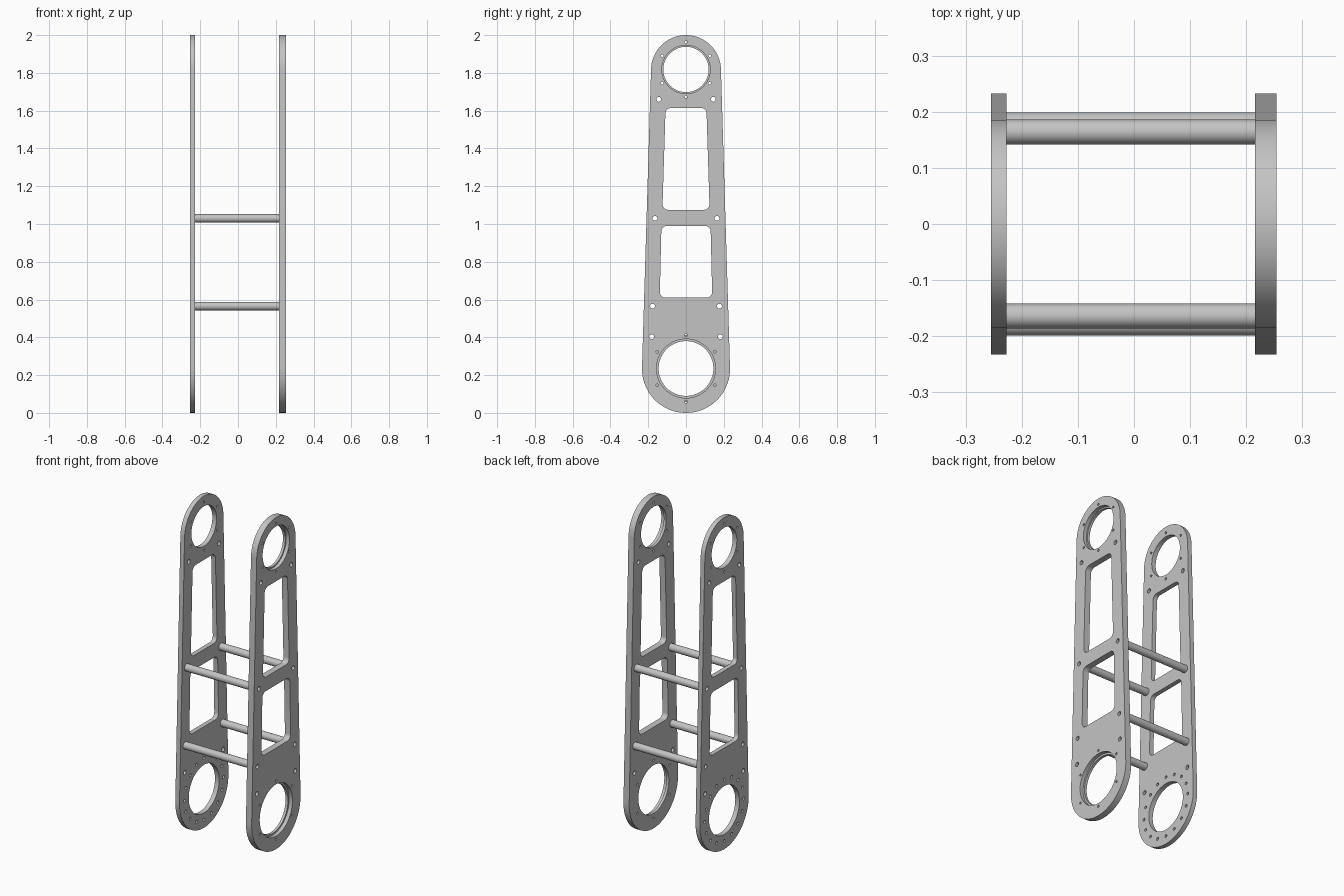
import bpy, bmesh
from math import sin, cos, pi, asin, atan2
from mathutils import Matrix, Vector

cube = bpy.data.objects.get("Cube")
if cube:
    bpy.data.objects.remove(cube)

metal = bpy.data.materials.new("brushed grey metal")
metal.use_nodes = True
GREY = (0.55, 0.55, 0.55, 1)
metal.diffuse_color = GREY
metal.node_tree.nodes["Principled BSDF"].inputs["Base Color"].default_value = GREY

LOW, HIGH = 0.233, 1.815      # heights of the two round ends
R_LOW, R_HIGH = 0.233, 0.185


def arc(y, z, r, start=0.0, end=2 * pi, n=32, closed=True):
    steps = n if closed else n - 1
    return [(y + r * cos(start + (end - start) * i / steps),
             z + r * sin(start + (end - start) * i / steps)) for i in range(n)]


def bolt_ring(z, radius, count, hole):
    return [arc(radius * cos(pi / 2 + 2 * pi * i / count),
                z + radius * sin(pi / 2 + 2 * pi * i / count), hole, n=12)
            for i in range(count)]


def window(z0, z1, w0, w1, r=0.03):
    """Tapered opening with rounded corners."""
    corners = [(w0, z0), (w1, z1), (-w1, z1), (-w0, z0)]
    pts = []
    for i, c in enumerate(corners):
        c = Vector(c)
        a = c + (Vector(corners[i - 1]) - c).normalized() * r
        b = c + (Vector(corners[(i + 1) % 4]) - c).normalized() * r
        for k in range(7):
            t = k / 6
            # weighted quadratic gives a near-circular corner
            w = (1 - t) ** 2, 1.414 * t * (1 - t), t * t
            pts.append(tuple((a * w[0] + c * w[1] + b * w[2]) / sum(w)))
    return pts


def slab(name, loops, x0, x1):
    """Extrude an outline with holes, drawn in the side plane, from x0 to x1."""
    curve = bpy.data.curves.new(name, 'CURVE')
    curve.dimensions = '2D'
    curve.fill_mode = 'BOTH'
    curve.extrude = (x1 - x0) / 2
    for loop in loops:
        s = curve.splines.new('POLY')
        s.points.add(len(loop) - 1)
        for p, (y, z) in zip(s.points, loop):
            p.co = (y, z, 0, 1)
        s.use_cyclic_u = True
    temp = bpy.data.objects.new(name + " outline", curve)
    bpy.context.collection.objects.link(temp)
    dg = bpy.context.evaluated_depsgraph_get()
    mesh = bpy.data.meshes.new_from_object(temp.evaluated_get(dg))
    bpy.data.objects.remove(temp)
    bpy.data.curves.remove(curve)
    # turn the drawing plane upright
    mesh.transform(Matrix(((0, 0, 1, (x0 + x1) / 2), (1, 0, 0, 0),
                           (0, 1, 0, 0), (0, 0, 0, 1))))
    bm = bmesh.new()
    bm.from_mesh(mesh)
    bmesh.ops.remove_doubles(bm, verts=bm.verts, dist=1e-5)
    bmesh.ops.recalc_face_normals(bm, faces=bm.faces)
    bm.to_mesh(mesh)
    bm.free()
    mesh.name = name
    mesh.materials.clear()
    mesh.materials.append(metal)
    obj = bpy.data.objects.new(name, mesh)
    bpy.context.collection.objects.link(obj)
    bpy.ops.object.select_all(action='DESELECT')
    obj.select_set(True)
    bpy.context.view_layer.objects.active = obj
    bpy.ops.object.shade_smooth_by_angle(angle=0.6)
    return obj


# Outline of both side plates: two round ends joined by tangent lines
tilt = asin((R_LOW - R_HIGH) / (HIGH - LOW))
outline = (arc(0, HIGH, R_HIGH, tilt, pi - tilt, 40, False)
           + arc(0, LOW, R_LOW, pi - tilt, 2 * pi + tilt, 48, False))

# Openings shared by both plates
rods = [(0.164, 1.03), (0.177, 0.565)]
shared = [window(1.075, 1.615, 0.125, 0.108), window(0.61, 0.99, 0.139, 0.13)]
for y, z in rods + [(0.144, 1.66), (0.182, 0.403)]:
    shared += [arc(s * y, z, 0.013, n=16) for s in (-1, 1)]
shared += bolt_ring(HIGH + 0.003, 0.145, 6, 0.007)

BORE_LOW, BORE_HIGH = 0.145, 0.12
Z_LOW, Z_HIGH = 0.235, 1.818

# Thin right plate with a dense bolt circle
slab("right_side_plate", [outline] + shared
     + [arc(0, Z_LOW, BORE_LOW, n=64), arc(0, Z_HIGH, BORE_HIGH, n=64)]
     + bolt_ring(Z_LOW, 0.186, 16, 0.009), -0.255, -0.227)

# Thick left plate with counterbored openings
slab("left_side_plate", [outline] + shared
     + [arc(0, Z_LOW, BORE_LOW + 0.011, n=64), arc(0, Z_HIGH, BORE_HIGH + 0.008, n=64)]
     + bolt_ring(Z_LOW, 0.176, 6, 0.007), 0.216, 0.254)
for name, z, r, lip in (("lower_bore_lip", Z_LOW, BORE_LOW, 0.011),
                        ("upper_bore_lip", Z_HIGH, BORE_HIGH, 0.008)):
    slab(name, [arc(0, z, r + lip, n=64), arc(0, z, r, n=64)], 0.216, 0.232)

# Hollow spacer rods
for level, (y, z) in zip(("upper", "lower"), rods):
    for side, s in (("front", -1), ("back", 1)):
        slab(f"{level}_{side}_spacer_rod",
             [arc(s * y, z, 0.022), arc(s * y, z, 0.013, n=16)], -0.227, 0.216)
